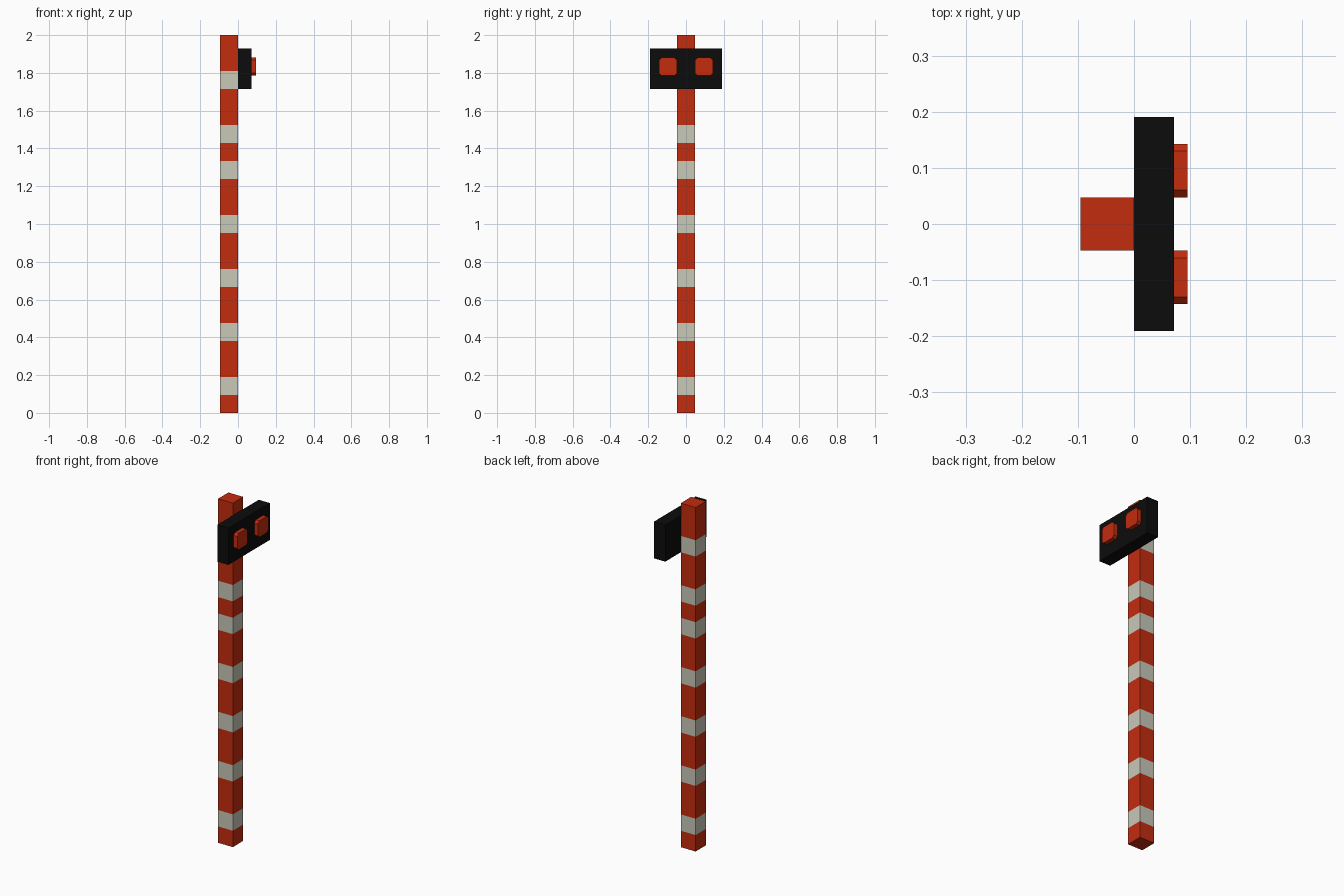
import bpy, bmesh

if "Cube" in bpy.data.objects:
    bpy.data.objects.remove(bpy.data.objects["Cube"])

U = 2 / 21  # one stripe height, also the post width


def material(name, rgb):
    m = bpy.data.materials.new(name)
    m.diffuse_color = (*rgb, 1)
    m.use_nodes = True
    m.node_tree.nodes["Principled BSDF"].inputs["Base Color"].default_value = m.diffuse_color
    return m


RED = material("signal red", (0.55, 0.025, 0.0045))
WHITE = material("off white", (0.58, 0.58, 0.485))
BLACK = material("black", (0.0037, 0.0037, 0.0037))


def prism(name, outline, direction, mats):
    """Extrude a closed outline along a direction into a solid."""
    bm = bmesh.new()
    face = bm.faces.new([bm.verts.new(p) for p in outline])
    ext = bmesh.ops.extrude_face_region(bm, geom=[face])
    verts = [g for g in ext["geom"] if isinstance(g, bmesh.types.BMVert)]
    bmesh.ops.translate(bm, verts=verts, vec=direction)
    if not any(face in e.link_faces for e in bm.edges):
        bm.faces.new([bm.verts.new(p) for p in outline])
        bmesh.ops.remove_doubles(bm, verts=bm.verts, dist=1e-6)
    bmesh.ops.recalc_face_normals(bm, faces=bm.faces)
    me = bpy.data.meshes.new(name)
    bm.to_mesh(me)
    bm.free()
    for m in mats:
        me.materials.append(m)
    ob = bpy.data.objects.new(name, me)
    bpy.context.collection.objects.link(ob)
    return ob


# Striped square post: cut into rings, white rings picked by height
white_rows = (1, 4, 7, 10, 13, 15, 18)
h = U / 2
post = prism("post", [(-U, -h, 0), (0, -h, 0), (0, h, 0), (-U, h, 0)],
             (0, 0, 2), [RED, WHITE])
bm = bmesh.new()
bm.from_mesh(post.data)
for row in white_rows:
    for k in (row, row + 1):
        bmesh.ops.bisect_plane(bm, geom=bm.verts[:] + bm.edges[:] + bm.faces[:],
                               plane_co=(0, 0, k * U), plane_no=(0, 0, 1))
for f in bm.faces:
    row = int(f.calc_center_median().z / U)
    if abs(f.normal.z) < 0.5 and row in white_rows:
        f.material_index = 1
bm.to_mesh(post.data)
bm.free()

# Black lamp housing on the right side of the post
z0, z1 = 18 * U, 20.25 * U
prism("lamp_housing", [(0, -2 * U, z0), (0, 2 * U, z0), (0, 2 * U, z1), (0, -2 * U, z1)],
      (0.75 * U, 0, 0), [BLACK])

# Two red lamps with clipped corners
c = 0.013
corners = [(h, h - c), (h - c, h), (c - h, h), (-h, h - c),
           (-h, c - h), (c - h, -h), (h - c, -h), (h, c - h)]
for side, name in ((-1, "lamp_front"), (1, "lamp_back")):
    prism(name, [(0.75 * U, side * U + y, 19.25 * U + z) for y, z in corners],
          (0.25 * U, 0, 0), [RED])
